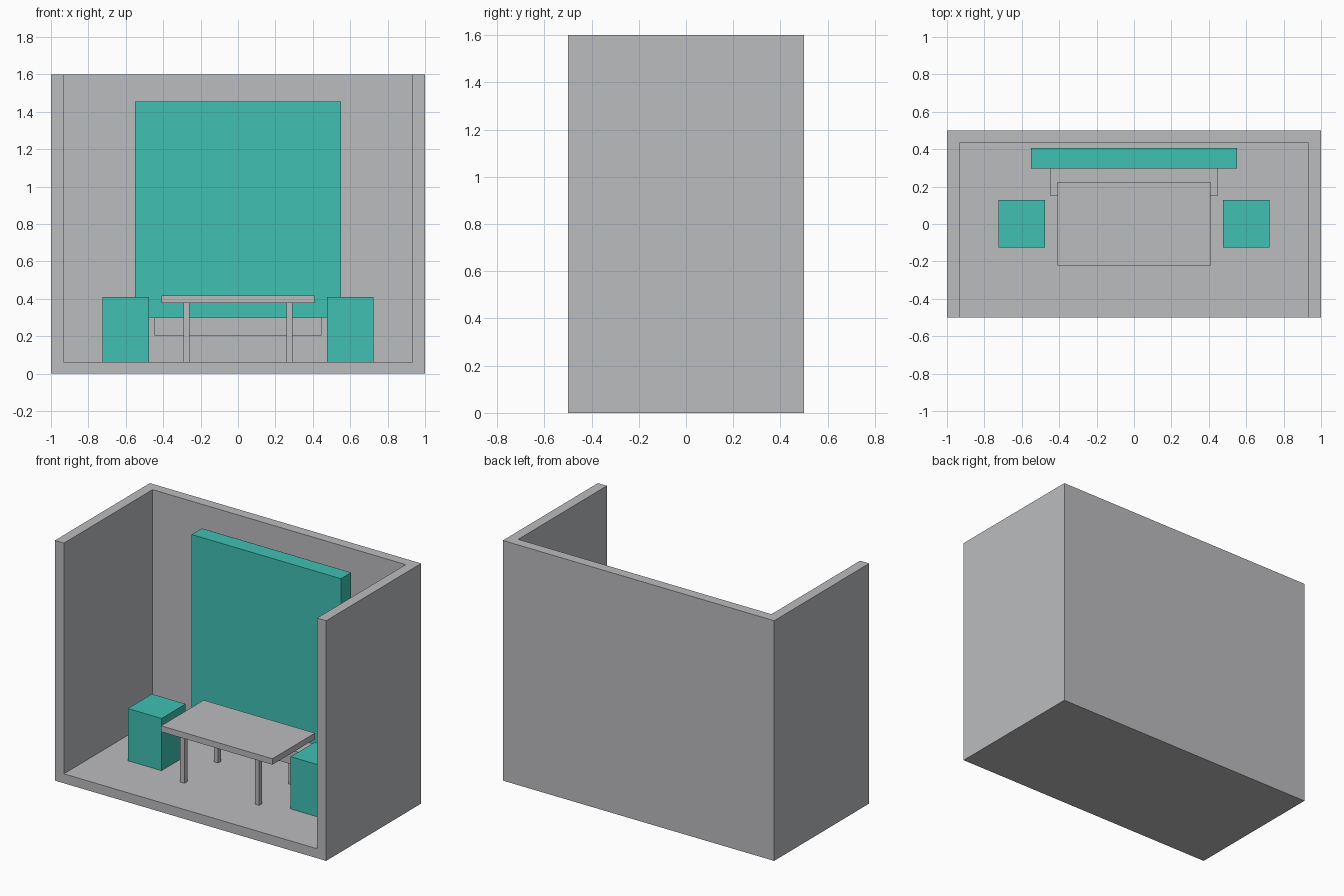
import bpy
import bmesh
from mathutils import Vector

old = bpy.data.objects.get("Cube")
if old:
    bpy.data.objects.remove(old, do_unlink=True)


def material(name, rgb):
    mat = bpy.data.materials.new(name)
    mat.use_nodes = True
    colour = (*rgb, 1.0)
    mat.diffuse_color = colour
    mat.node_tree.nodes["Principled BSDF"].inputs["Base Color"].default_value = colour
    return mat


def box(name, low, high, mat):
    """Box between two opposite corners."""
    low, high = Vector(low), Vector(high)
    bm = bmesh.new()
    bmesh.ops.create_cube(bm, size=1)
    bmesh.ops.scale(bm, vec=high - low, verts=bm.verts)
    bmesh.ops.translate(bm, vec=(low + high) / 2, verts=bm.verts)
    mesh = bpy.data.meshes.new(name)
    bm.to_mesh(mesh)
    bm.free()
    mesh.materials.append(mat)
    obj = bpy.data.objects.new(name, mesh)
    bpy.context.collection.objects.link(obj)
    return obj


grey = material("light grey", (0.50, 0.503, 0.52))
teal = material("teal", (0.05, 0.53, 0.45))

WALL = 0.067
FLOOR = 0.063

# Booth shell: floor and three walls, hollowed from one block
shell = box("booth_shell", (-1, -0.5, 0), (1, 0.5, 1.6), grey)
cutter = box("shell_cutter", (-1 + WALL, -0.7, FLOOR), (1 - WALL, 0.5 - WALL, 1.8), grey)
cutter.hide_render = True
cut = shell.modifiers.new("hollow", "BOOLEAN")
cut.operation = "DIFFERENCE"
cut.solver = "EXACT"
cut.object = cutter
bpy.context.view_layer.objects.active = shell
bpy.ops.object.modifier_apply(modifier=cut.name)
bpy.data.objects.remove(cutter, do_unlink=True)

# Back panel and the bench beneath it
box("back_panel", (-0.55, 0.298, 0.3), (0.55, 0.405, 1.455), teal)
box("bench", (-0.447, 0.149, 0.205), (0.447, 0.405, 0.3), grey)

# Table top
TOP_UNDER = 0.377
box("table_top", (-0.41, -0.223, TOP_UNDER), (0.41, 0.225, 0.417), grey)

# Table legs and side stools, mirrored left and right
LEG = 0.016
for side, sx in (("left", 1), ("right", -1)):
    for end, sy in (("front", -1), ("back", 1)):
        x, y = sx * 0.275, sy * 0.177
        box(f"table_leg_{end}_{side}", (x - LEG, y - LEG, FLOOR),
            (x + LEG, y + LEG, TOP_UNDER), grey)
    x = sx * 0.6
    box(f"stool_{side}", (x - 0.124, -0.125, FLOOR), (x + 0.124, 0.128, 0.411), teal)
